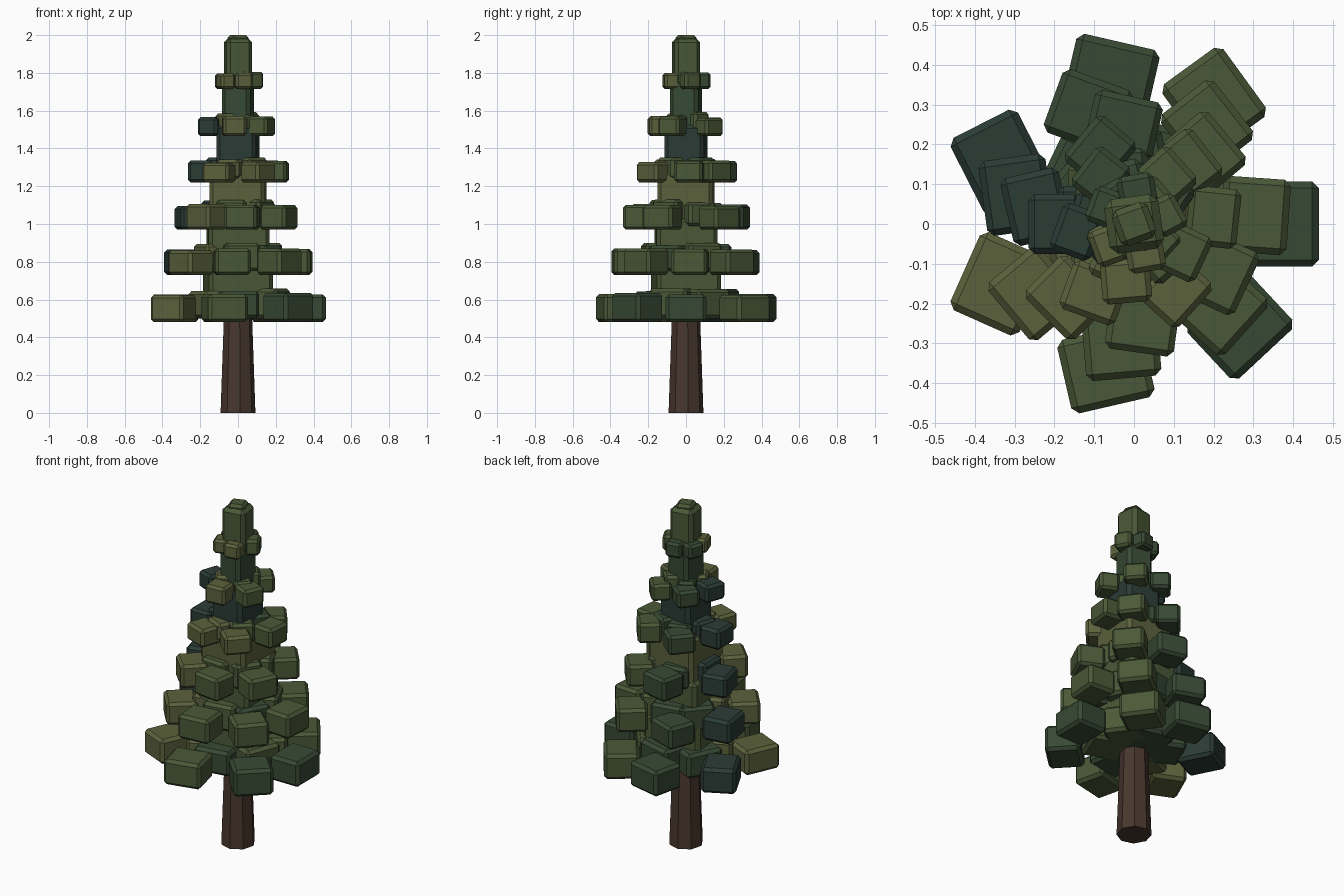
import bpy, bmesh, random
from math import radians, cos, sin, pi
from mathutils import Matrix

if "Cube" in bpy.data.objects:
    bpy.data.objects.remove(bpy.data.objects["Cube"])

random.seed(4)


def material(name, rgb):
    m = bpy.data.materials.new(name)
    m.diffuse_color = (*rgb, 1)
    m.use_nodes = True
    m.node_tree.nodes["Principled BSDF"].inputs["Base Color"].default_value = m.diffuse_color
    return m


LEAF = {
    "o": material("olive", (0.105, 0.12, 0.045)),
    "g": material("green", (0.068, 0.098, 0.038)),
    "d": material("deep_green", (0.038, 0.068, 0.034)),
    "b": material("blue_green", (0.024, 0.045, 0.036)),
}
BARK = material("bark", (0.065, 0.038, 0.027))


def finish(bm, name, mat):
    me = bpy.data.meshes.new(name)
    bm.to_mesh(me)
    bm.free()
    me.materials.append(mat)
    ob = bpy.data.objects.new(name, me)
    bpy.context.collection.objects.link(ob)
    return ob


def block(name, x, y, z0, z1, depth, width, yaw, mat, bevel=0.02):
    """Chamfered foliage block, depth runs along the yaw direction."""
    bm = bmesh.new()
    m = (Matrix.Translation((x, y, (z0 + z1) / 2)) @ Matrix.Rotation(radians(yaw), 4, "Z")
         @ Matrix.Diagonal((depth, width, z1 - z0, 1)))
    bmesh.ops.create_cube(bm, size=1, matrix=m)
    bmesh.ops.bevel(bm, geom=bm.edges[:], offset=bevel, segments=1, affect="EDGES")
    finish(bm, name, mat)


# Trunk
bm = bmesh.new()
bmesh.ops.create_cone(bm, cap_ends=True, segments=8, radius1=0.093, radius2=0.065, depth=0.8,
                      matrix=Matrix.Translation((0, 0, 0.4)) @ Matrix.Rotation(0.12, 4, "Z"))
finish(bm, "trunk", BARK)

# Tiers: outer z0, z1, ring radius, block depth, width, inner top, inner reach, core half width, core colour, blocks
TIERS = [
    (0.48, 0.63, 0.37, 0.19, 0.215, 0.66, 0.27, 0.18, "g",
     [(0, 0, "d"), (57, 36, "g"), (99, 77, "d"), (155, 207, "b"), (204, 156, "o"), (259, 283, "g"), (316, 313, "d")]),
    (0.73, 0.865, 0.305, 0.17, 0.19, 0.90, 0.235, 0.17, "g",
     [(4, -4, "g"), (53, 38, "g"), (112, 70, "d"), (166, 188, "b"), (215, 220, "o"), (264, 275, "g"), (316, 318, "g")]),
    (0.97, 1.10, 0.25, 0.15, 0.175, 1.13, 0.20, 0.155, "o",
     [(45, 40, "g"), (96, 77, "d"), (170, 193, "b"), (228, 225, "o"), (275, 262, "g"), (330, 335, "g")]),
    (1.22, 1.33, 0.20, 0.13, 0.15, 1.36, 0.165, 0.11, "b",
     [(5, -6, "g"), (48, 38, "g"), (115, 140, "d"), (180, 180, "b"), (240, 250, "o"), (302, 318, "o")]),
    (1.465, 1.565, 0.145, 0.11, 0.125, 1.595, 0.125, 0.08, "d",
     [(330, 335, "g"), (262, 275, "o"), (188, 160, "b"), (125, 142, "d"), (55, 42, "g")]),
    (1.715, 1.80, 0.085, 0.08, 0.095, 1.83, 0.075, 0.07, "g",
     [(15, 28, "g"), (85, 100, "d"), (150, 160, "d"), (220, 200, "o"), (290, 280, "o")]),
]

for t, (z0, z1, r, dep, wid, ztop, reach, half, core, blocks) in enumerate(TIERS):
    bevel = 0.012 + 0.045 * (r * 0.3)
    # Outer ring of blocks
    for i, (a, yaw, c) in enumerate(blocks):
        a = radians(a)
        block(f"tier_{t + 1}_bough_{i + 1}", r * cos(a), r * sin(a), z0, z1 + random.uniform(-0.006, 0.006),
              dep, wid, yaw, LEAF[c], bevel)
    # Inner ring, slightly higher, filling the gaps
    n = len(blocks) - 1
    for i in range(n):
        a = 2 * pi * (i + 0.5) / n + random.uniform(-0.15, 0.15)
        deg = a * 180 / pi
        c = "b" if 150 < deg < 200 else "o" if 200 < deg < 250 else "d" if 80 < deg < 150 else random.choice("ggd")
        q = reach * 0.58
        block(f"tier_{t + 1}_inner_bough_{i + 1}", q * cos(a), q * sin(a), z0 + 0.02,
              ztop - random.uniform(0, 0.02), reach * 0.78, reach * 0.8,
              deg + random.uniform(-14, 14), LEAF[c], bevel)
    # Core up to the next tier
    if t < 5:
        block(f"tier_{t + 1}_core", 0, 0, z0 + 0.02, TIERS[t + 1][0] + 0.06,
              half * 1.9, half * 1.9, 6 - 4 * t, LEAF[core], 0.02)

# Tip and its small cap
block("tip", 0, 0, 1.73, 1.98, 0.138, 0.138, 8, LEAF["g"], 0.02)
block("tip_cap", 0, 0, 1.93, 2.0, 0.095, 0.095, 20, LEAF["g"], 0.015)
